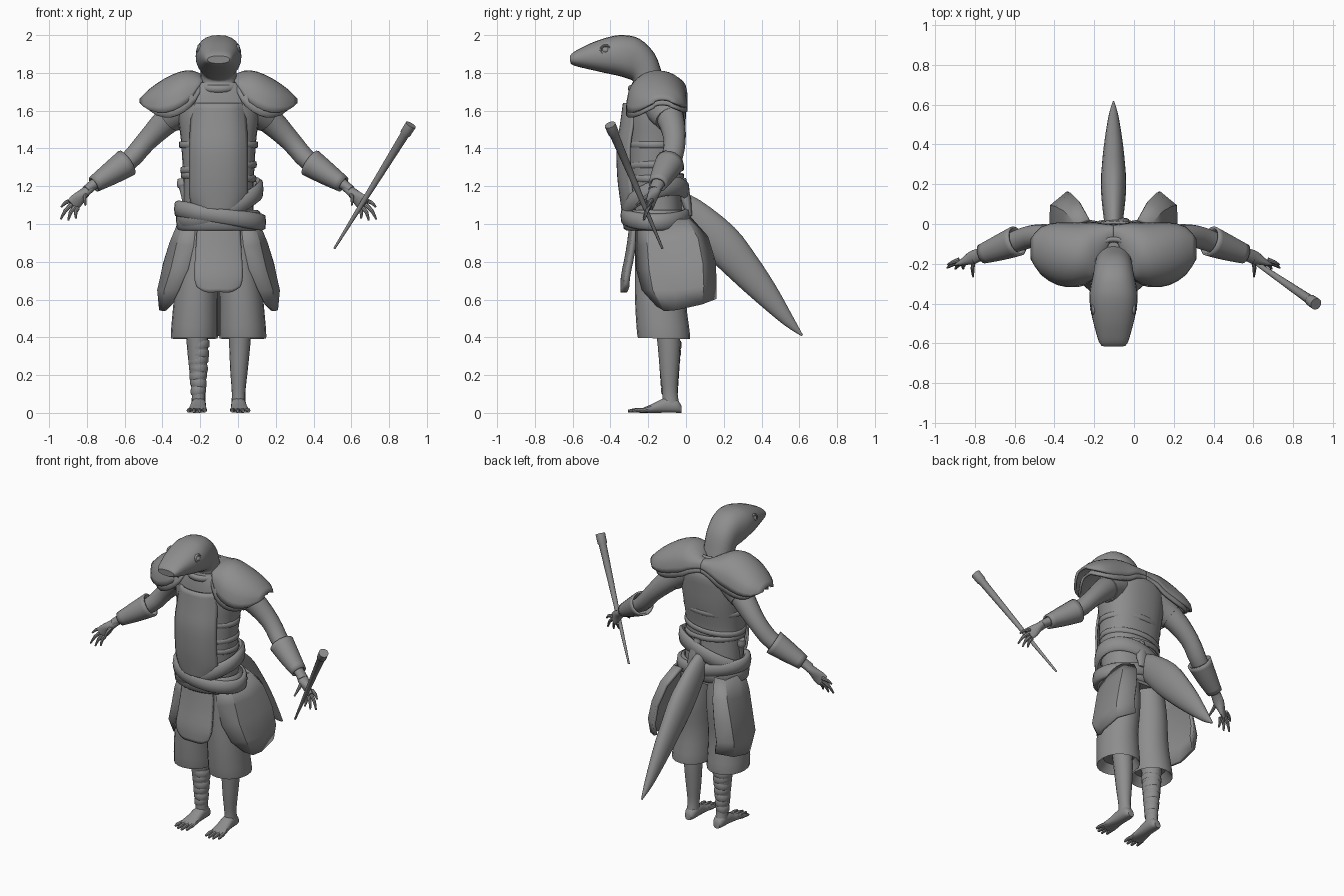
import bpy, bmesh, math
from mathutils import Vector as V

CX = -0.103  # body symmetry plane
MAT = bpy.data.materials.new("plain grey")
MAT.diffuse_color = (0.27, 0.27, 0.27, 1)


def spline(rows, n):
    """Resample a list of equal-length tuples with a Catmull-Rom curve."""
    rows = [V(r) for r in rows]
    out = []
    for i in range(len(rows) - 1):
        a, b, c, d = (rows[max(0, min(len(rows) - 1, i + k))] for k in (-1, 0, 1, 2))
        for s in range(n):
            t = s / n
            out.append(0.5 * (2 * b + (c - a) * t + (2 * a - 5 * b + 4 * c - d) * t * t
                              + (3 * b - a - 3 * c + d) * t ** 3))
    return out + [rows[-1]]


def make(name, rings, closed=True, caps=True, sx=1, thick=0, angle=40, loop=False):
    """Skin a list of point rows into one object."""
    bm = bmesh.new()
    vs = [[bm.verts.new((CX + sx * p[0], p[1], p[2])) for p in r] for r in rings]
    n = len(vs[0])
    pairs = list(zip(vs, vs[1:])) + ([(vs[-1], vs[0])] if loop else [])
    for a, b in pairs:
        for j in range(n if closed else n - 1):
            k = (j + 1) % n
            bm.faces.new((a[j], a[k], b[k], b[j]))
    if closed and caps and not loop:
        bm.faces.new(vs[0])
        bm.faces.new(vs[-1])
    bmesh.ops.recalc_face_normals(bm, faces=bm.faces)
    me = bpy.data.meshes.new(name)
    bm.to_mesh(me)
    bm.free()
    me.materials.append(MAT)
    ob = bpy.data.objects.new(name, me)
    bpy.context.collection.objects.link(ob)
    if thick:
        m = ob.modifiers.new("thickness", 'SOLIDIFY')
        m.thickness, m.offset = thick, 0
    bpy.ops.object.select_all(action='DESELECT')
    ob.select_set(True)
    bpy.context.view_layer.objects.active = ob
    bpy.ops.object.shade_smooth_by_angle(angle=math.radians(angle))
    return ob


def ring(c, u, w, n=20, p=1.0):
    """Ellipse (or rounded box for p < 1) around c spanned by u and w."""
    out = []
    for i in range(n):
        a = 2 * math.pi * i / n
        x, y = math.cos(a), math.sin(a)
        out.append(V(c) + V(u) * math.copysign(abs(x) ** p, x) + V(w) * math.copysign(abs(y) ** p, y))
    return out


def tube(name, path, side=(1, 0, 0), n=16, sub=3, sx=1, caps=True, thick=0):
    """Path rows are x, y, z, half width along side, half depth."""
    rows = spline(path, sub)
    rings = []
    for i, r in enumerate(rows):
        t = V(rows[min(i + 1, len(rows) - 1)][:3]) - V(rows[max(i - 1, 0)][:3])
        t.normalize()
        s = V(side) - t * t.dot(V(side))
        s.normalize()
        rings.append(ring(r[:3], s * r[3], t.cross(s) * r[4], n))
    return make(name, rings, sx=sx, caps=caps, thick=thick)


def band(name, z, rx, ry, h, t, cy=-0.16, tx=0, ty=0, cx=0):
    """Tilted cloth band around the body; tx, ty are slopes along x and y."""
    rings = []
    for i in range(36):
        a = 2 * math.pi * i / 36
        o = V((math.cos(a), math.sin(a), 0))
        c = V((cx + rx * o.x, cy + ry * o.y, z + tx * o.x + ty * o.y))
        rings.append(ring(c, o * t, (0, 0, h), 8, 0.7))
    return make(name, rings, loop=True, angle=60)


def sheet(name, rows, sx=1, thick=0.015, sub=3, angle=40):
    """Curved plate from a coarse grid of points."""
    rows = [spline(r, sub) for r in rows]
    cols = [spline(c, sub) for c in zip(*rows)]
    return make(name, cols, closed=False, sx=sx, thick=thick, angle=angle)


# Head and neck: top y, top z, bottom y, bottom z, half width
head = [(-.615, 1.89, -.612, 1.85, .058), (-.595, 1.91, -.59, 1.838, .073), (-.55, 1.935, -.54, 1.825, .088),
        (-.485, 1.965, -.43, 1.80, .110), (-.40, 1.992, -.36, 1.785, .121), (-.33, 2.0, -.31, 1.77, .117),
        (-.245, 1.98, -.285, 1.76, .105), (-.165, 1.90, -.28, 1.745, .097), (-.125, 1.79, -.285, 1.715, .095),
        (-.10, 1.70, -.28, 1.65, .10)]
make("head_and_neck", [ring((0, (a + c) / 2, (b + d) / 2), (w, 0, 0), (0, (a - c) / 2, (b - d) / 2), 24, .85)
                       for a, b, c, d, w in spline(head, 3)])

# Torso: z, half width, centre y, half depth
torso = [(.95, .19, -.14, .13), (1.15, .185, -.16, .135), (1.3, .19, -.17, .138), (1.45, .20, -.16, .15),
         (1.58, .215, -.155, .155), (1.68, .20, -.15, .15), (1.75, .13, -.17, .115)]
make("torso", [ring((0, c, z), (w, 0, 0), (0, d, 0), 28, .85) for z, w, c, d in spline(torso, 3)])
band("collar", 1.735, .112, .108, .02, .014, cy=-.185, ty=.02)
for z, w, tilt in ((1.42, .202, 0), (1.3, .195, .015), (1.25, .192, -.01)):
    band("waist_strap", z, w, .147, .018, .008, cy=-.165, tx=tilt)

# Sash wound twice around the hips
band("sash_base", 1.02, .205, .155, .055, .02)
band("sash_upper", 1.115, .212, .16, .05, .02, tx=.07, ty=.05, cx=.006)
band("sash_lower", 1.045, .222, .165, .045, .022, tx=-.035, ty=.0, cx=.008)
tube("sash_knot", [(.03, -.02, 1.24, .02, .02), (.04, .0, 1.13, .04, .026), (.05, .02, 1.04, .03, .012)])
tube("belt_handle", [(-.16, -.18, 1.06, .02, .02), (-.185, -.17, 1.18, .02, .02),
                     (-.19, -.165, 1.205, .03, .03), (-.195, -.16, 1.24, .022, .022)])

# Breastplate and the hanging front cloth
sheet("breastplate", [[(x * w, y + .05 * (abs(x) > .9) + .015 * (abs(x) > .4), z) for x in (-1, -.6, 0, .6, 1)]
                      for w, y, z in ((.135, -.328, 1.64), (.146, -.345, 1.52), (.152, -.362, 1.4),
                                      (.152, -.358, 1.25), (.15, -.345, 1.14), (.125, -.335, 1.07))], thick=.012)
sheet("front_cloth", [[(x * w, y + .02 * x * x, z + c * (abs(x) > .9)) for x in (-1, -.6, 0, .6, 1)]
                      for w, y, z, c in ((.108, -.285, .99, 0), (.118, -.305, .85, 0), (.125, -.33, .72, 0),
                                         (.11, -.332, .64, .03))], thick=.03)

# Tail
tube("tail", [(0, -.07, 1.15, .03, .04), (0, .02, 1.065, .048, .082), (0, .18, .91, .064, .105),
              (0, .30, .775, .058, .092), (0, .42, .635, .045, .068), (0, .54, .49, .025, .033),
              (0, .615, .41, .004, .005)], n=20)

# Staff, narrow at the low end with a grip knob on top
lo, hi = V((.51 - CX, -.125, .87)), V((.915 - CX, -.402, 1.525))
tube("staff", [(*lo.lerp(hi, t), r, r) for t, r in
               ((0, .006), (.5, .016), (.92, .024), (.93, .029), (1, .03))], sub=1)

for sx, tag in ((1, "left"), (-1, "right")):
    # Eyes with raised lids
    e = V((.096, -.425, 1.92))
    make(tag + "_eye", [ring(e + V((.022 * math.sin(a), 0, 0)), (0, .022 * math.cos(a), 0),
                             (0, 0, .02 * math.cos(a)), 14) for a in (-1.5, -.8, 0, .4, .8, 1.2, 1.5)], sx=sx)
    make(tag + "_eyelid", [ring(e + V((.004, .026 * math.cos(a), .024 * math.sin(a))), (.012, 0, 0),
                                (0, .007 * math.cos(a), .007 * math.sin(a)), 8)
                           for a in [math.pi * i / 8 for i in range(16)]], sx=sx, loop=True)

    # Shoulder guards: x, front y, front z, top z, back y, back z
    for nm, k, dz in (("shoulder_guard", 1, 0), ("shoulder_lining", .9, -.026)):
        cols = []
        for d, yf, zf, zt, yb, zb in ((0, -.09, 1.75, 1.76, -.01, 1.715), (.03, -.10, 1.75, 1.762, -.01, 1.71),
                                      (.09, -.25, 1.75, 1.785, .0, 1.69),
                                      (.14, -.29, 1.67, 1.805, .0, 1.66), (.20, -.31, 1.62, 1.80, .0, 1.64),
                                      (.28, -.30, 1.59, 1.765, .0, 1.62), (.36, -.25, 1.60, 1.71, -.02, 1.62),
                                      (.412, -.17, 1.64, 1.658, -.08, 1.645)):
            col = []
            for i in range(9):
                a = math.pi * i / 8
                zz = zf + (zb - zf) * i / 8
                col.append((d * k, (yf + yb) / 2 - math.cos(a) * (yb - yf) / 2,
                            zz + dz + (zt - zz) * max(0, math.sin(a)) ** .9))
            cols.append(col)
        sheet(tag + "_" + nm, cols, sx=sx, sub=2)

    # Arm, short sleeve and bracer
    tube(tag + "_arm", [(.15, -.13, 1.64, .09, .085), (.27, -.08, 1.55, .072, .072), (.385, -.06, 1.435, .058, .055),
                        (.485, -.085, 1.325, .055, .05), (.66, -.15, 1.21, .034, .028),
                        (.70, -.165, 1.18, .036, .024)], side=(0, 1, 0), sx=sx)
    tube(tag + "_sleeve", [(.16, -.125, 1.63, .11, .11), (.215, -.105, 1.59, .095, .087),
                           (.26, -.085, 1.555, .08, .076)], side=(0, 1, 0), sx=sx)
    tube(tag + "_bracer", [(.485, -.085, 1.325, .072, .07), (.57, -.118, 1.268, .06, .056),
                           (.66, -.15, 1.21, .044, .038)], side=(0, 1, 0), sx=sx, caps=False, thick=.012)
    # Hand with four fingers and a thumb
    tube(tag + "_palm", [(.67, -.15, 1.20, .03, .024), (.71, -.17, 1.165, .034, .026), (.75, -.185, 1.125, .018, .04),
                         (.775, -.195, 1.1, .012, .038)], side=(.4, 1, .2), sx=sx)
    for b, t in (((.775, -.18, 1.125), (.832, -.205, 1.09)), ((.775, -.19, 1.105), (.835, -.22, 1.025)),
                 ((.76, -.195, 1.09), (.795, -.225, 1.02)), ((.745, -.195, 1.085), (.755, -.225, 1.03)),
                 ((.70, -.18, 1.16), (.705, -.265, 1.10))):
        m = V(b).lerp(V(t), .5) + V((.006, 0, .006))
        tube(tag + "_finger", [(*b, .012, .012), (*m, .010, .010), (*t, .005, .005)], side=(0, 1, 0), n=8, sub=2, sx=sx)

    # Wide trousers
    make(tag + "_trouser_leg", [ring((x, y, z), (w, 0, 0), (0, d, -s * d), 20, .95) for x, y, z, w, d, s in spline(
        [(.095, -.135, .99, .10, .13, 0), (.105, -.13, .8, .11, .14, 0), (.12, -.135, .6, .117, .135, 0),
         (.128, -.118, .41, .125, .14, .02), (.127, -.118, .408, .115, .128, .02),
         (.122, -.118, .45, .09, .10, 0)], 3)], sx=sx)

    # Hip guard that flares out and folds in at the back
    sheet(tag + "_hip_guard", [
        [(.12, -.26, .99), (.18, -.2, 1.0), (.20, -.1, 1.02), (.185, 0, 1.02), (.12, .02, 1.03)],
        [(.13, -.26, .88), (.215, -.2, .89), (.25, -.07, .90), (.24, .06, .92), (.17, .11, .93)],
        [(.16, -.255, .76), (.245, -.19, .76), (.285, -.06, .78), (.285, .085, .79), (.21, .15, .80)],
        [(.21, -.225, .65), (.28, -.17, .65), (.315, -.05, .65), (.31, .09, .67), (.23, .155, .68)],
        [(.25, -.15, .57), (.285, -.11, .54), (.305, -.05, .545), (.30, .08, .575), (.22, .155, .605)]],
        sx=sx, thick=.02, sub=1, angle=30)

    # Lower leg, foot and toes
    tube(tag + "_lower_leg", [(.115, -.10, .50, .062, .065), (.112, -.09, .36, .056, .06), (.108, -.088, .22, .046, .05),
                              (.106, -.085, .11, .036, .04), (.106, -.08, .04, .038, .046)], sx=sx)
    make(tag + "_foot", [ring((x, y, h), (w, 0, 0), (0, 0, h), 14, .8) for y, x, h, w in spline(
        [(-.025, .105, .02, .022), (-.05, .105, .036, .036), (-.11, .106, .04, .04), (-.17, .109, .026, .044),
         (-.225, .112, .014, .052), (-.245, .113, .01, .05)], 3)], sx=sx)
    for i, ln in enumerate((.06, .072, .068, .05)):
        x = .076 + .025 * i
        tube(tag + "_toe", [(x, -.225, .014, .013, .012), (x + .003 * (i - 1), -.235 - ln / 2, .014, .012, .011),
                            (x + .005 * (i - 1), -.235 - ln, .009, .007, .007)], n=8, sub=2, sx=sx)

# Cloth wrap on the right shin
for i in range(7):
    z = .12 + .04 * i
    band("shin_wrap", z, .036 + .02 * (z - .1) / .25, .040 + .019 * (z - .1) / .25, .02, .003,
         cy=-.087, cx=-.107, tx=.006 * (-1) ** i)
